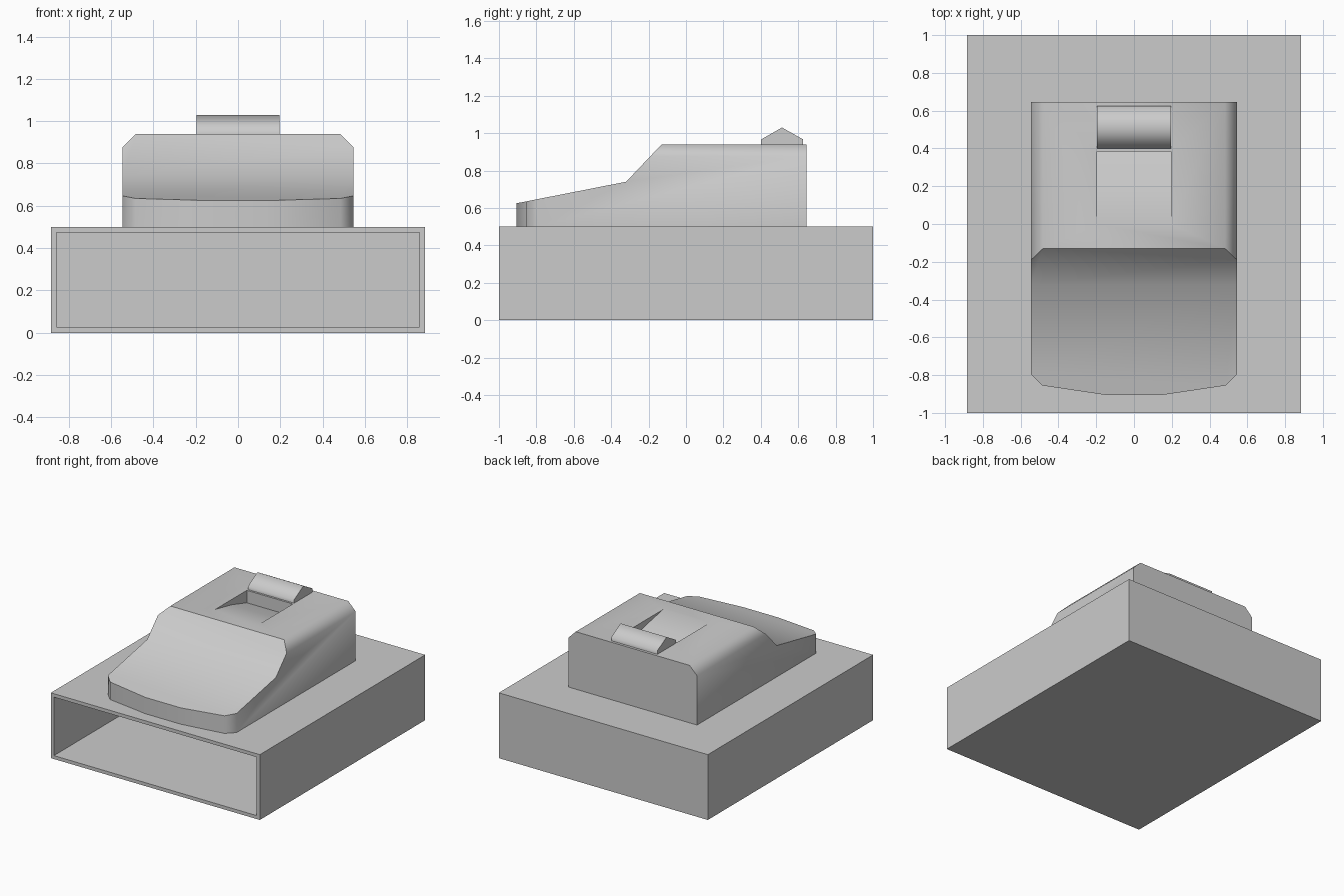
import bpy, bmesh, math
from mathutils import Vector

if "Cube" in bpy.data.objects:
    bpy.data.objects.remove(bpy.data.objects["Cube"])


def finish(name, bm):
    bmesh.ops.recalc_face_normals(bm, faces=bm.faces)
    mesh = bpy.data.meshes.new(name)
    bm.to_mesh(mesh)
    bm.free()
    obj = bpy.data.objects.new(name, mesh)
    bpy.context.collection.objects.link(obj)
    return obj


def extrude_profile(points, half_width):
    """Solid made from a (y, z) outline swept across x."""
    bm = bmesh.new()
    face = bm.faces.new([bm.verts.new((-half_width, y, z)) for y, z in points])
    ext = bmesh.ops.extrude_face_region(bm, geom=[face])["geom"]
    verts = [g for g in ext if isinstance(g, bmesh.types.BMVert)]
    bmesh.ops.translate(bm, verts=verts, vec=(2 * half_width, 0, 0))
    bmesh.ops.recalc_face_normals(bm, faces=bm.faces)
    return bm


def slice_off(bm, point, normal):
    """Cut away everything on the normal side and cap the hole."""
    geom = bm.verts[:] + bm.edges[:] + bm.faces[:]
    bmesh.ops.bisect_plane(bm, geom=geom, dist=1e-5, plane_co=point,
                           plane_no=Vector(normal).normalized(), clear_outer=True)
    bmesh.ops.holes_fill(bm, edges=[e for e in bm.edges if e.is_boundary], sides=0)


def smooth(obj, degrees):
    bpy.ops.object.select_all(action='DESELECT')
    obj.select_set(True)
    bpy.context.view_layer.objects.active = obj
    bpy.ops.object.shade_smooth_by_angle(angle=math.radians(degrees))


# Hollow base sleeve, open at the front
bm = extrude_profile([(-1, 0), (1, 0), (1, 0.5), (-1, 0.5)], 0.885)
front = min(bm.faces, key=lambda f: f.calc_center_median().y)
bmesh.ops.inset_region(bm, faces=[front], thickness=0.037)
inner = bmesh.ops.extrude_discrete_faces(bm, faces=[front])["faces"][0]
bmesh.ops.translate(bm, verts=inner.verts[:], vec=(0, 1.96, 0))
finish("base_sleeve", bm)

# Upper housing with sloped front, chamfered top edges and rounded nose
bm = extrude_profile([(-0.905, 0.5), (-0.905, 0.625), (-0.32, 0.74),
                      (-0.13, 0.94), (0.645, 0.94), (0.645, 0.5)], 0.545)
for s in (-1, 1):
    slice_off(bm, (s * 0.545, 0, 0.877), (s, 0, 1))
    slice_off(bm, (s * 0.545, -0.795, 0.5), (s, -1, 0))
    slice_off(bm, (s * 0.485, -0.855, 0.5), (s * 0.05, -0.335, 0))
housing = finish("upper_housing", bm)

# Sloped recess in the roof
cutter = finish("recess_cutter", extrude_profile(
    [(0.0, 0.94), (0.2, 0.90), (0.385, 0.845), (0.385, 1.1), (0.0, 1.1)], 0.195))
cutter.hide_render = True
mod = housing.modifiers.new("recess", 'BOOLEAN')
mod.operation = 'DIFFERENCE'
mod.solver = 'EXACT'
mod.object = cutter
bpy.context.view_layer.objects.active = housing
bpy.ops.object.modifier_apply(modifier=mod.name)
bpy.data.objects.remove(cutter)
smooth(housing, 46)

# Ridge behind the recess
ridge = finish("roof_ridge", extrude_profile(
    [(0.40, 0.935), (0.40, 0.965), (0.513, 1.03), (0.625, 0.967), (0.625, 0.935)], 0.195))
smooth(ridge, 65)
